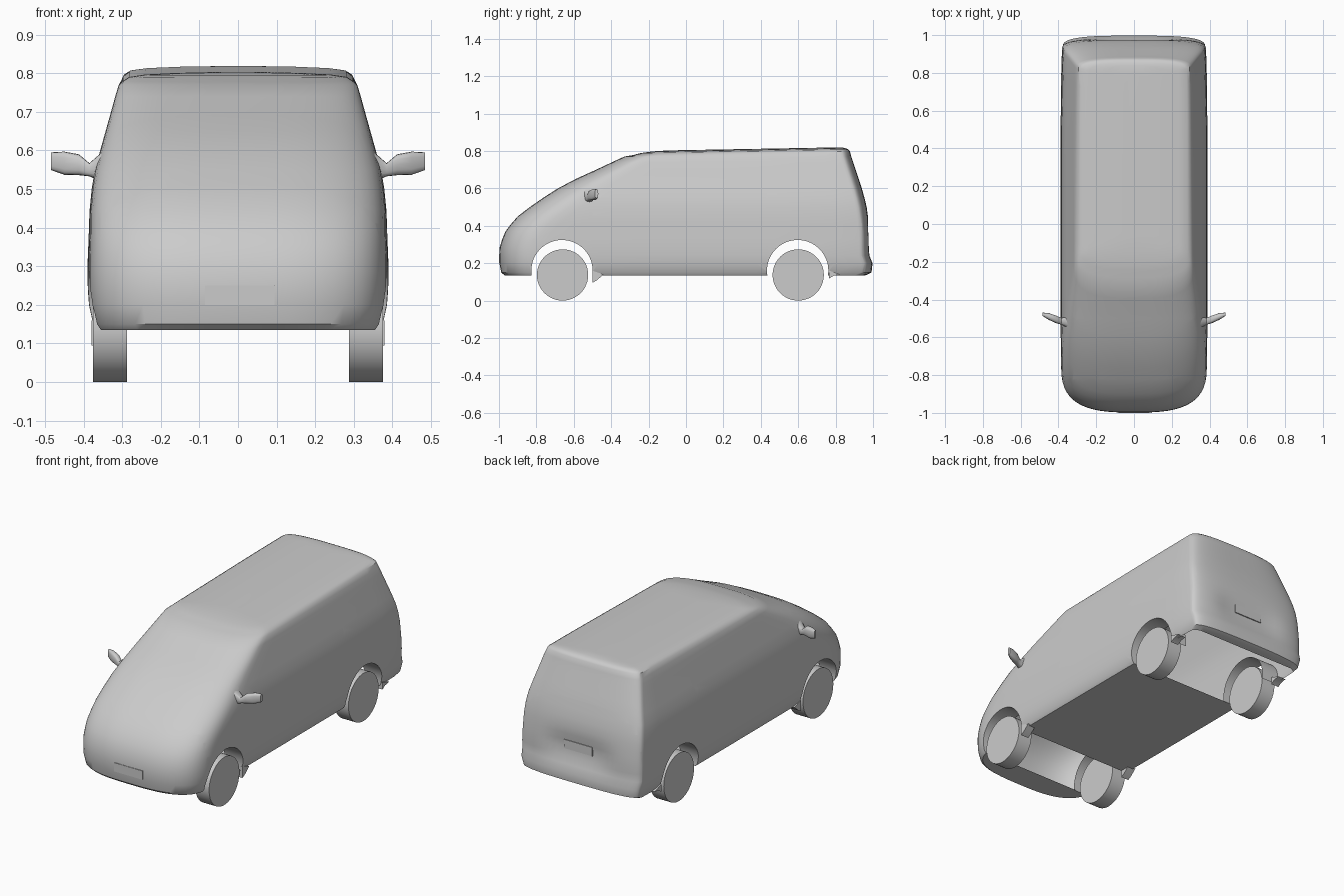
import bpy, bmesh, math
from mathutils import Matrix, Vector

if "Cube" in bpy.data.objects:
    bpy.data.objects.remove(bpy.data.objects["Cube"])


def make_object(name, bm, angle=35):
    bmesh.ops.recalc_face_normals(bm, faces=bm.faces)
    mesh = bpy.data.meshes.new(name)
    bm.to_mesh(mesh)
    bm.free()
    obj = bpy.data.objects.new(name, mesh)
    bpy.context.collection.objects.link(obj)
    smooth(obj, angle)
    return obj


def smooth(obj, angle):
    bpy.ops.object.select_all(action='DESELECT')
    obj.select_set(True)
    bpy.context.view_layer.objects.active = obj
    bpy.ops.object.shade_smooth_by_angle(angle=math.radians(angle))


def loft(bm, rings):
    loops = [[bm.verts.new(p) for p in ring] for ring in rings]
    n = len(loops[0])
    for a, b in zip(loops, loops[1:]):
        for i in range(n):
            j = (i + 1) % n
            bm.faces.new((a[i], a[j], b[j], b[i]))
    bm.faces.new(loops[0])
    bm.faces.new(loops[-1])


def cylinder(bm, x, y, z, radius, width, segments=48):
    m = Matrix.Translation((x, y, z)) @ Matrix.Rotation(math.pi / 2, 4, 'Y')
    bmesh.ops.create_cone(bm, cap_ends=True, segments=segments, radius1=radius,
                          radius2=radius, depth=width, matrix=m)


# Body outline at each height: z, half width, front y, rear y, front corner depth
LEVELS = [
    (0.135, 0.365, -0.970, 0.960, 0.22), (0.150, 0.375, -0.988, 0.992, 0.24),
    (0.200, 0.386, -0.998, 0.998, 0.25), (0.240, 0.389, -0.998, 0.985, 0.25),
    (0.285, 0.390, -0.996, 0.985, 0.25), (0.330, 0.389, -0.982, 0.984, 0.25),
    (0.370, 0.387, -0.965, 0.982, 0.25), (0.410, 0.386, -0.935, 0.978, 0.26),
    (0.450, 0.384, -0.900, 0.974, 0.27), (0.500, 0.379, -0.835, 0.966, 0.27),
    (0.550, 0.371, -0.763, 0.954, 0.26), (0.600, 0.357, -0.685, 0.940, 0.25),
    (0.650, 0.343, -0.590, 0.924, 0.23), (0.700, 0.329, -0.480, 0.907, 0.20),
    (0.740, 0.318, -0.395, 0.894, 0.18), (0.770, 0.309, -0.330, 0.884, 0.16),
    (0.788, 0.298, -0.285, 0.876, 0.14), (0.798, 0.282, -0.245, 0.868, 0.12),
    (0.804, 0.240, -0.200, 0.855, 0.10), (0.808, 0.150, -0.150, 0.840, 0.08),
    (0.810, 0.030, -0.080, 0.800, 0.05)]


def body_ring(z, w, front, rear, depth):
    n, k, back = 3.0, 14, 0.06
    arc = [(math.sin(a) ** (2 / n), 1 - max(math.cos(a), 0) ** (2 / n))
           for a in (i * math.pi / 2 / k for i in range(k + 1))]
    arc[-1] = (1, 1)
    half = [(w * t, front + depth * d) for t, d in arc]
    y0, y1 = front + depth, rear - back
    half += [(w, y0 + (y1 - y0) * i / 12) for i in range(1, 12)]
    half += [(w * t, rear - back * d) for t, d in reversed(arc)]
    pts = half + [(-x, y) for x, y in half[-2:0:-1]]
    ring = []
    for x, y in pts:
        # slight plan taper, roof tilt and number-plate dish in the tailgate
        x *= 1 - 0.03 * abs(y) ** 4
        tilt = 0.018 * (y - 0.3) if z > 0.78 else 0
        if y > 0.9:
            y -= 0.022 * math.exp(-(x / 0.2) ** 4 - ((z - 0.33) / 0.07) ** 2)
        ring.append((x, y, z + tilt))
    return ring


bm = bmesh.new()
loft(bm, [body_ring(*row) for row in LEVELS])
body = make_object("van_body", bm)

# Wheel arches cut out of the body
WHEELS = [(s, y) for s in (-1, 1) for y in (-0.66, 0.6)]
bm = bmesh.new()
for s, y in WHEELS:
    cylinder(bm, s * 0.385, y - 0.003, 0.16, 0.164, 0.23, 64)
cutter = make_object("arch_cutter", bm)
cutter.hide_render = True
mod = body.modifiers.new("arches", 'BOOLEAN')
mod.operation = 'DIFFERENCE'
mod.solver = 'EXACT'
mod.object = cutter
bpy.context.view_layer.objects.active = body
bpy.ops.object.modifier_apply(modifier=mod.name)
bpy.data.objects.remove(cutter)

# Open the underside around the axles, leaving the centre floor and end lips
bm = bmesh.new()
bm.from_mesh(body.data)
for y in (-0.82, -0.5, 0.435, 0.94):
    bmesh.ops.bisect_plane(bm, geom=bm.verts[:] + bm.edges[:] + bm.faces[:],
                           plane_co=(0, y, 0), plane_no=(0, 1, 0))
bm.normal_update()
gone = []
for f in bm.faces:
    c = f.calc_center_median()
    bay = -0.82 < c.y < -0.5 or 0.435 < c.y < 0.94
    if bay and f.normal.z < -0.95 and c.z < 0.14:
        gone.append(f)
    elif abs(f.normal.x) > 0.95 and abs(abs(c.x) - 0.27) < 0.01 and c.z < 0.35:
        gone.append(f)
bmesh.ops.delete(bm, geom=gone, context='FACES')
bm.to_mesh(body.data)
bm.free()
smooth(body, 35)

# Wheels
for s, y in WHEELS:
    bm = bmesh.new()
    cylinder(bm, s * 0.331, y, 0.137, 0.137, 0.088)
    make_object(("front" if y < 0 else "rear") + "_wheel", bm)

# Wing mirrors: x, y, z, half height, half thickness
MIRROR = [(0.350, -0.520, 0.558, 0.040, 0.030), (0.385, -0.515, 0.550, 0.017, 0.018),
          (0.412, -0.505, 0.563, 0.027, 0.020), (0.450, -0.490, 0.567, 0.030, 0.018),
          (0.484, -0.478, 0.572, 0.023, 0.009)]
for s in (-1, 1):
    bm = bmesh.new()
    rings = []
    for x, y, z, h, t in MIRROR:
        ring = []
        for i in range(16):
            c, d = math.cos(i * math.pi / 8), math.sin(i * math.pi / 8)
            ring.append((s * x, y + t * math.copysign(abs(c) ** 0.7, c),
                         z + h * math.copysign(abs(d) ** 0.7, d)))
        rings.append(ring)
    loft(bm, rings)
    make_object("wing_mirror", bm, 50)


# Small mud flaps behind each arch, as wedges
for s in (-1, 1):
    for y, low in ((-0.5, 0.095), (0.765, 0.118)):
        bm = bmesh.new()
        side = [(y, 0.16), (y + 0.06, 0.14), (y + 0.025, low + 0.015), (y, low)]
        loft(bm, [[(s * x, a, b) for a, b in side] for x in (0.33, 0.379)])
        make_object("mud_flap", bm)

# Number plate panels
for name, y, z in (("front_plate", -0.995, 0.225), ("rear_plate", 0.965, 0.345)):
    bm = bmesh.new()
    bmesh.ops.create_cube(bm, size=1, matrix=Matrix.Translation((0.005, y, z))
                          @ Matrix.Diagonal((0.18, 0.01, 0.05, 1)))
    make_object(name, bm)
